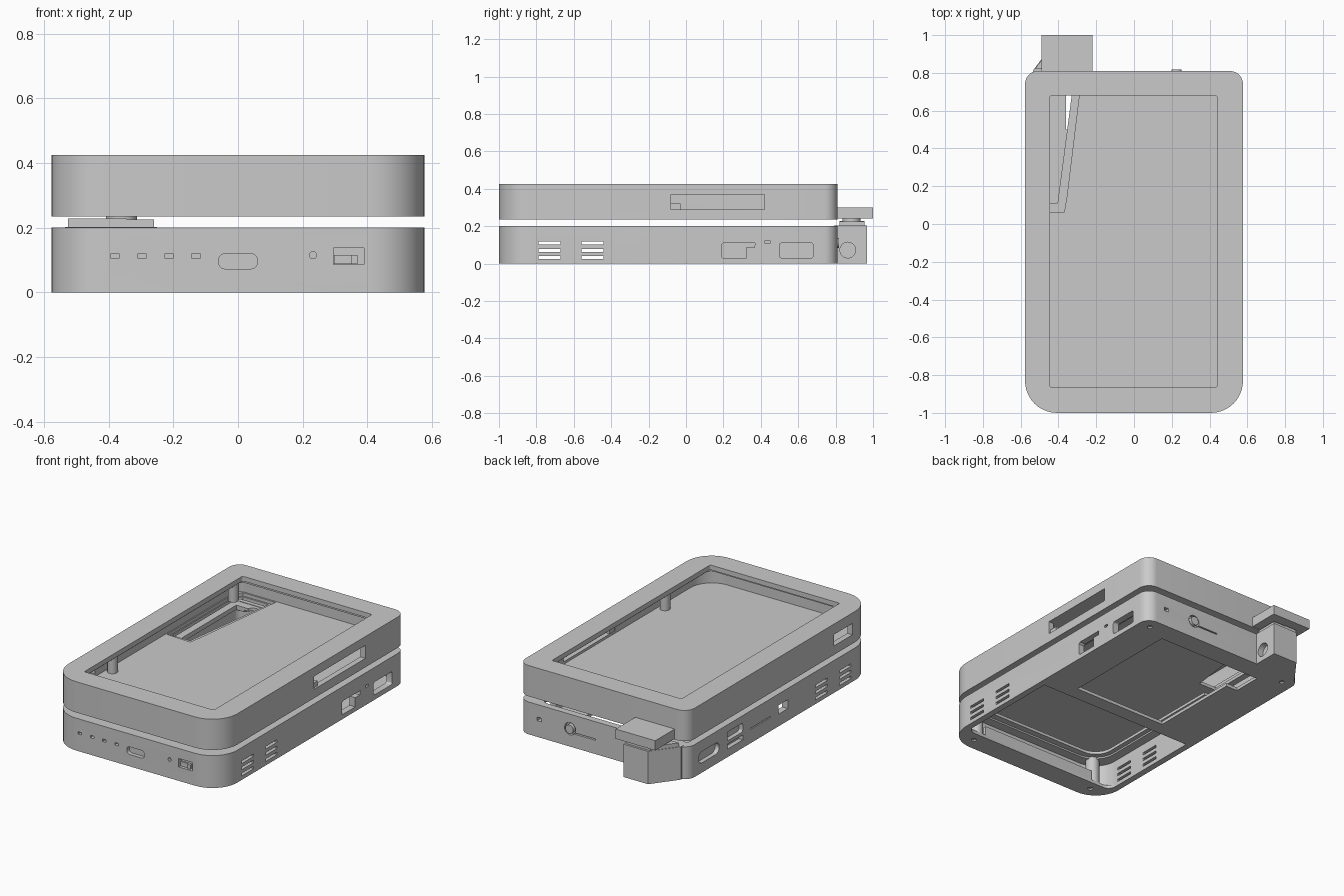
import bpy, bmesh, math

cube = bpy.data.objects.get("Cube")
if cube:
    bpy.data.objects.remove(cube, do_unlink=True)

grey = bpy.data.materials.new("plain grey")
grey.use_nodes = True
colour = (0.59, 0.59, 0.59, 1)
grey.diffuse_color = colour
for node in grey.node_tree.nodes:
    if node.type == 'BSDF_PRINCIPLED':
        node.inputs["Base Color"].default_value = colour


def outline(a0, a1, b0, b1, r_low=0, r_high=None, n=10):
    """Rectangle with rounded corners, one radius per end."""
    if r_high is None:
        r_high = r_low
    corners = [(a1, b1, r_high, 0), (a0, b1, r_high, 1),
               (a0, b0, r_low, 2), (a1, b0, r_low, 3)]
    pts = []
    for a, b, r, quarter in corners:
        if r == 0:
            pts.append((a, b))
            continue
        ca = a - r if a == a1 else a + r
        cb = b - r if b == b1 else b + r
        for i in range(n + 1):
            t = (quarter + i / n) * math.pi / 2
            pts.append((ca + r * math.cos(t), cb + r * math.sin(t)))
    return pts


def circle(a, b, r, n=24):
    return [(a + r * math.cos(2 * math.pi * i / n),
             b + r * math.sin(2 * math.pi * i / n)) for i in range(n)]


def prism(name, pts, t0, t1, axis='Z'):
    """Extrude a flat profile along one axis."""
    place = {'Z': lambda a, b, t: (a, b, t),
             'X': lambda a, b, t: (t, a, b),
             'Y': lambda a, b, t: (a, t, b)}[axis]
    bm = bmesh.new()
    low = [bm.verts.new(place(a, b, t0)) for a, b in pts]
    high = [bm.verts.new(place(a, b, t1)) for a, b in pts]
    bm.faces.new(low)
    bm.faces.new(high)
    for i in range(len(pts)):
        j = (i + 1) % len(pts)
        bm.faces.new((low[i], low[j], high[j], high[i]))
    bmesh.ops.recalc_face_normals(bm, faces=bm.faces)
    mesh = bpy.data.meshes.new(name)
    bm.to_mesh(mesh)
    bm.free()
    mesh.materials.append(grey)
    ob = bpy.data.objects.new(name, mesh)
    bpy.context.collection.objects.link(ob)
    return ob


def cut(target, pts, t0, t1, axis='Z'):
    """Subtract a prism from the target."""
    cutter = prism("cutter", pts, t0, t1, axis)
    cutter.hide_render = True
    mod = target.modifiers.new("cut", 'BOOLEAN')
    mod.operation = 'DIFFERENCE'
    mod.solver = 'EXACT'
    mod.object = cutter
    bpy.context.view_layer.objects.active = target
    bpy.ops.object.modifier_apply(modifier=mod.name)
    bpy.data.objects.remove(cutter, do_unlink=True)


W, FRONT, BACK = 0.577, -1.0, 0.81


def footprint(inset):
    return outline(-W + inset, W - inset, FRONT + inset, BACK - inset,
                   0.17 - inset * 0.7, 0.07 - inset * 0.7)


# Upper tray: floor, walls and a framed window
upper = prism("upper_frame", footprint(0), 0.235, 0.425)
cut(upper, footprint(0.035), 0.275, 0.37)
cut(upper, outline(-0.475, 0.47, -0.9, 0.71, 0.03), 0.36, 0.395)
cut(upper, outline(-0.445, 0.44, -0.865, 0.68, 0.01), 0.38, 0.45)
# Slanted slot in the tray floor with a stepped edge
cut(upper, [(-0.535, 0.07), (-0.37, 0.06), (-0.355, 0.15), (-0.28, 0.765),
            (-0.5, 0.765), (-0.535, 0.72)], 0.255, 0.3)
cut(upper, [(-0.53, 0.11), (-0.405, 0.11), (-0.32, 0.755), (-0.495, 0.755),
            (-0.53, 0.715)], 0.2, 0.3)
# Side slots of the tray
cut(upper, outline(-0.08, 0.42, 0.29, 0.37), 0.53, 0.6, 'X')
cut(upper, outline(-0.8, -0.62, 0.29, 0.36), -0.6, -0.53, 'X')
prism("slot_tab", outline(-0.08, -0.03, 0.29, 0.32), 0.545, 0.565, 'X')

# Posts between tray floor and frame
for side in (-1, 1):
    for y in (-0.51, 0.67):
        prism("frame_post", circle(side * 0.5, y, 0.03), 0.265, 0.38)

# Lower shell, open at the top inside a flange
lower = prism("lower_shell", footprint(0), 0, 0.2)
cut(lower, footprint(0.04), 0.02, 0.172)
cut(lower, outline(-0.48, 0.48, -0.9, 0.77, 0.14, 0.04), 0.16, 0.182)
cut(lower, outline(-0.45, 0.45, -0.86, 0.768, 0.11, 0.04), 0.16, 0.25)
cut(lower, outline(-0.53, -0.4, 0.1, 0.74), 0.16, 0.25)
# Underside: open front bay, main opening, cable hole, screw holes
cut(lower, outline(-0.537, 0.537, -0.86, -0.17, 0.05, 0), -0.05, 0.06)
cut(lower, outline(-0.28, 0.36, -0.08, 0.68), -0.05, 0.06)
cut(lower, outline(-0.36, -0.25, 0.5, 0.68), -0.05, 0.06)
for side in (-1, 1):
    cut(lower, circle(side * 0.5, 0.74, 0.016, 12), -0.05, 0.01)
    cut(lower, circle(side * 0.44, -0.92, 0.016, 12), -0.05, 0.01)
    prism("screw_post", circle(side * 0.44, -0.9, 0.04), 0.015, 0.185)
# Upright lip behind the front ports
prism("front_lip", outline(-0.4, 0.4, -0.88, -0.862), 0.015, 0.08)

# Side vents, three bars in two groups on each side
for y in (-0.73, -0.5):
    for z in (0.033, 0.071, 0.109):
        cut(lower, outline(y - 0.058, y + 0.058, z - 0.008, z + 0.008),
            -0.7, 0.7, 'X')

# Ports on the left side
cut(lower, [(0.19, 0.035), (0.2, 0.028), (0.32, 0.028), (0.32, 0.085),
            (0.365, 0.085), (0.37, 0.11), (0.2, 0.11), (0.19, 0.1)],
    0.53, 0.6, 'X')
cut(lower, outline(0.5, 0.68, 0.03, 0.11, 0.012, n=4), 0.53, 0.6, 'X')
cut(lower, outline(0.422, 0.448, 0.107, 0.122), 0.53, 0.6, 'X')

# Ports on the right side
cut(lower, outline(-0.17, -0.08, 0.075, 0.13), -0.6, -0.53, 'X')
cut(lower, outline(0.5, 0.7, 0.06, 0.13, 0.034, n=6), -0.6, -0.55, 'X')
cut(lower, outline(0.27, 0.42, 0.1, 0.155, 0.012, n=4), -0.6, -0.55, 'X')
cut(lower, outline(0.27, 0.42, 0.05, 0.08), -0.6, -0.55, 'X')
cut(lower, outline(0.0, 0.2, 0.085, 0.092), -0.6, -0.56, 'X')

# Ports on the front
for x in (-0.38, -0.297, -0.213, -0.13):
    cut(lower, outline(x - 0.012, x + 0.012, 0.105, 0.12), -1.05, -0.95, 'Y')
cut(lower, outline(-0.06, 0.06, 0.073, 0.12, 0.02, n=6), -1.05, -0.975, 'Y')
cut(lower, circle(0.232, 0.115, 0.011, 12), -1.05, -0.95, 'Y')
cut(lower, outline(0.295, 0.39, 0.086, 0.138), -1.05, -0.975, 'Y')
prism("switch_slider", outline(0.297, 0.37, 0.088, 0.115), -0.985, -0.97, 'Y')
prism("switch_nub", outline(0.35, 0.37, 0.088, 0.115), -0.993, -0.98, 'Y')

# Back: dial, slit and small port
cut(lower, outline(0.42, 0.45, 0.1, 0.122), 0.76, 0.85, 'Y')
cut(lower, outline(0.05, 0.21, 0.085, 0.093), 0.79, 0.85, 'Y')
cut(lower, circle(0.225, 0.11, 0.038), 0.79, 0.85, 'Y')
prism("back_dial", circle(0.225, 0.11, 0.027), 0.78, 0.818, 'Y')

# Hinge: slanted lower block, collar, pivot and upper plate
block = prism("hinge_block", [(-0.535, 0.79), (-0.535, 0.812),
                              (-0.418, 0.968), (-0.25, 0.968),
                              (-0.25, 0.79)], 0, 0.203)
cut(block, circle(0.865, 0.072, 0.042), -0.285, -0.2, 'X')
prism("hinge_collar", [(-0.525, 0.82), (-0.425, 0.955), (-0.345, 0.955),
                       (-0.345, 0.82)], 0.2, 0.228)
prism("hinge_step", outline(-0.345, -0.26, 0.82, 0.955), 0.2, 0.225)
prism("hinge_pivot", circle(-0.36, 0.885, 0.048), 0.2, 0.245)
prism("hinge_plate", outline(-0.49, -0.22, 0.79, 1.0), 0.24, 0.3)

# Smooth the rounded corners, keep hard edges
for ob in bpy.context.scene.objects:
    ob.select_set(ob.type == 'MESH')
bpy.context.view_layer.objects.active = upper
bpy.ops.object.shade_smooth_by_angle(angle=math.radians(30))
